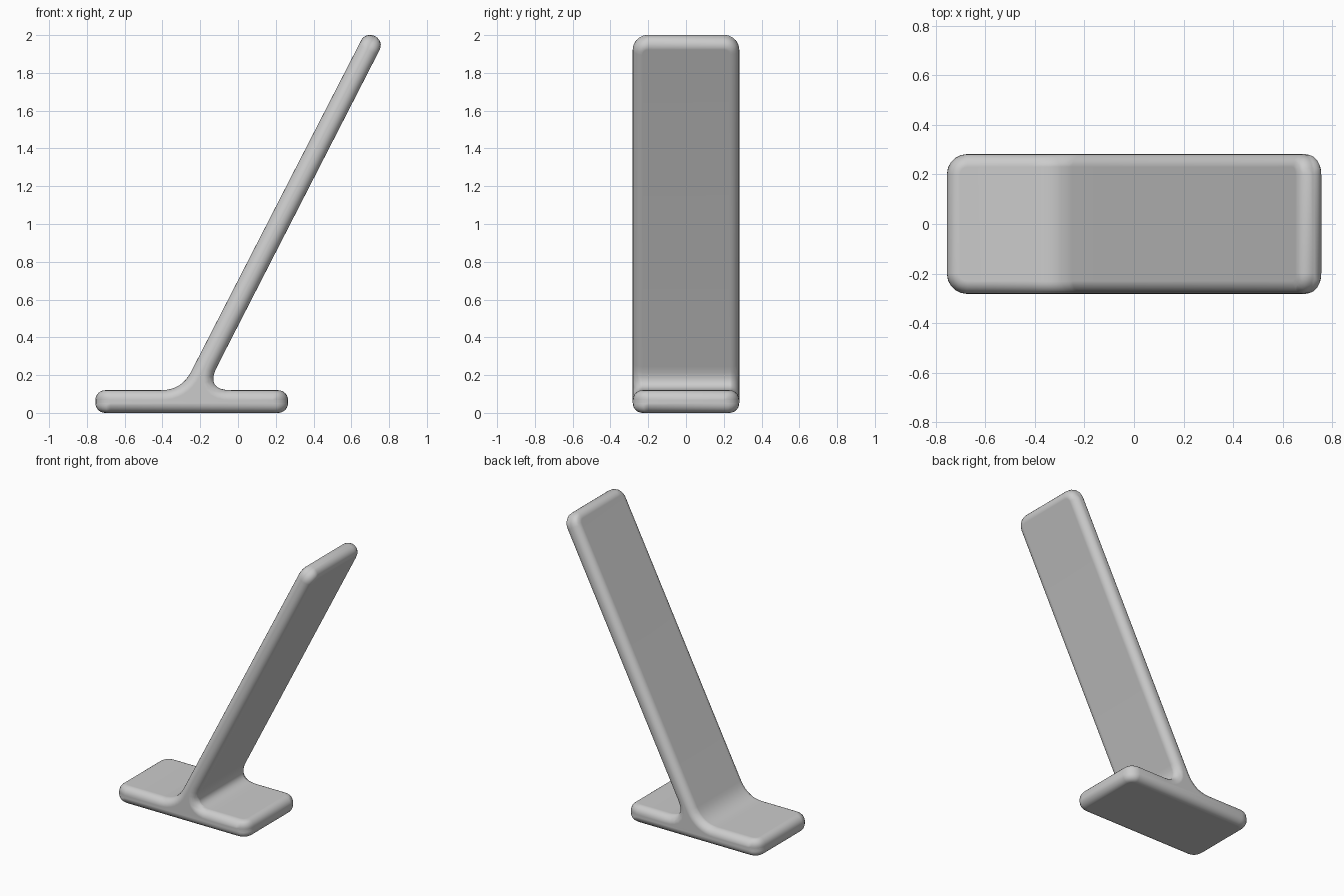
import bpy, bmesh
from mathutils import Vector

cube = bpy.data.objects.get("Cube")
if cube:
    bpy.data.objects.remove(cube, do_unlink=True)

HALF_DEPTH = 0.282
BASE_TOP = 0.12
HALF_THICK = 0.055

# Single grey material
grey = bpy.data.materials.new("light grey")
grey.use_nodes = True
colour = (0.6, 0.6, 0.6, 1)
grey.diffuse_color = colour
grey.node_tree.nodes["Principled BSDF"].inputs["Base Color"].default_value = colour

# Leaning panel axis, in the x-z plane
tip = Vector((0.725, 1.994))
lean = Vector((0.485, 0.945)).normalized()
side = Vector((lean.y, -lean.x)) * HALF_THICK


def fillet(corner, start, end, steps=8):
    """Smooth curve from start to end that is pulled towards the corner."""
    return [start.lerp(corner, i / steps).lerp(corner.lerp(end, i / steps), i / steps)
            for i in range(steps + 1)]


def foot(point):
    """Where a panel face meets the top of the base."""
    return point + lean * ((BASE_TOP - point.y) / lean.y)


# Outline: flat base, panel rising from it, blended on both sides
right_foot, left_foot = foot(tip + side), foot(tip - side)
along = Vector((1, 0))
outline = [Vector((-0.755, 0)), Vector((0.265, 0)), Vector((0.265, BASE_TOP))]
outline += fillet(right_foot, right_foot + along * 0.14, right_foot + lean * 0.14)
outline += [tip + side, tip - side]
outline += fillet(left_foot, left_foot + lean * 0.11, left_foot - along * 0.11)
outline += [Vector((-0.755, BASE_TOP))]

# Extrude the outline through the depth
bm = bmesh.new()
face = bm.faces.new([bm.verts.new((p.x, -HALF_DEPTH, p.y)) for p in outline])
extruded = bmesh.ops.extrude_face_region(bm, geom=[face], use_keep_orig=True)
new_verts = [v for v in extruded["geom"] if isinstance(v, bmesh.types.BMVert)]
bmesh.ops.translate(bm, verts=new_verts, vec=(0, 2 * HALF_DEPTH, 0))
bmesh.ops.recalc_face_normals(bm, faces=bm.faces)


# Round the plan corners at the free ends of base and panel
def is_end_corner(edge):
    a, b = (v.co for v in edge.verts)
    if abs(a.y - b.y) > 0.01:
        return False
    base_end = abs(a.x - b.x) < 0.001 and abs(a.z - b.z) > 0.1
    return base_end or min(a.z, b.z) > 1.8


corners = [e for e in bm.edges if is_end_corner(e)]
bmesh.ops.bevel(bm, geom=corners, offset=0.08, segments=5, profile=0.5,
                affect='EDGES', clamp_overlap=False)

mesh = bpy.data.meshes.new("leaning_stand")
bm.to_mesh(mesh)
bm.free()
mesh.materials.append(grey)
stand = bpy.data.objects.new("leaning_stand", mesh)
bpy.context.collection.objects.link(stand)

# Soft rounded rim all the way round
rim = stand.modifiers.new("rounded_rim", 'BEVEL')
rim.width = 0.052
rim.segments = 6
rim.limit_method = 'ANGLE'
rim.angle_limit = 0.9
rim.use_clamp_overlap = False
rim.harden_normals = True

bpy.ops.object.select_all(action='DESELECT')
stand.select_set(True)
bpy.context.view_layer.objects.active = stand
bpy.ops.object.shade_smooth()
